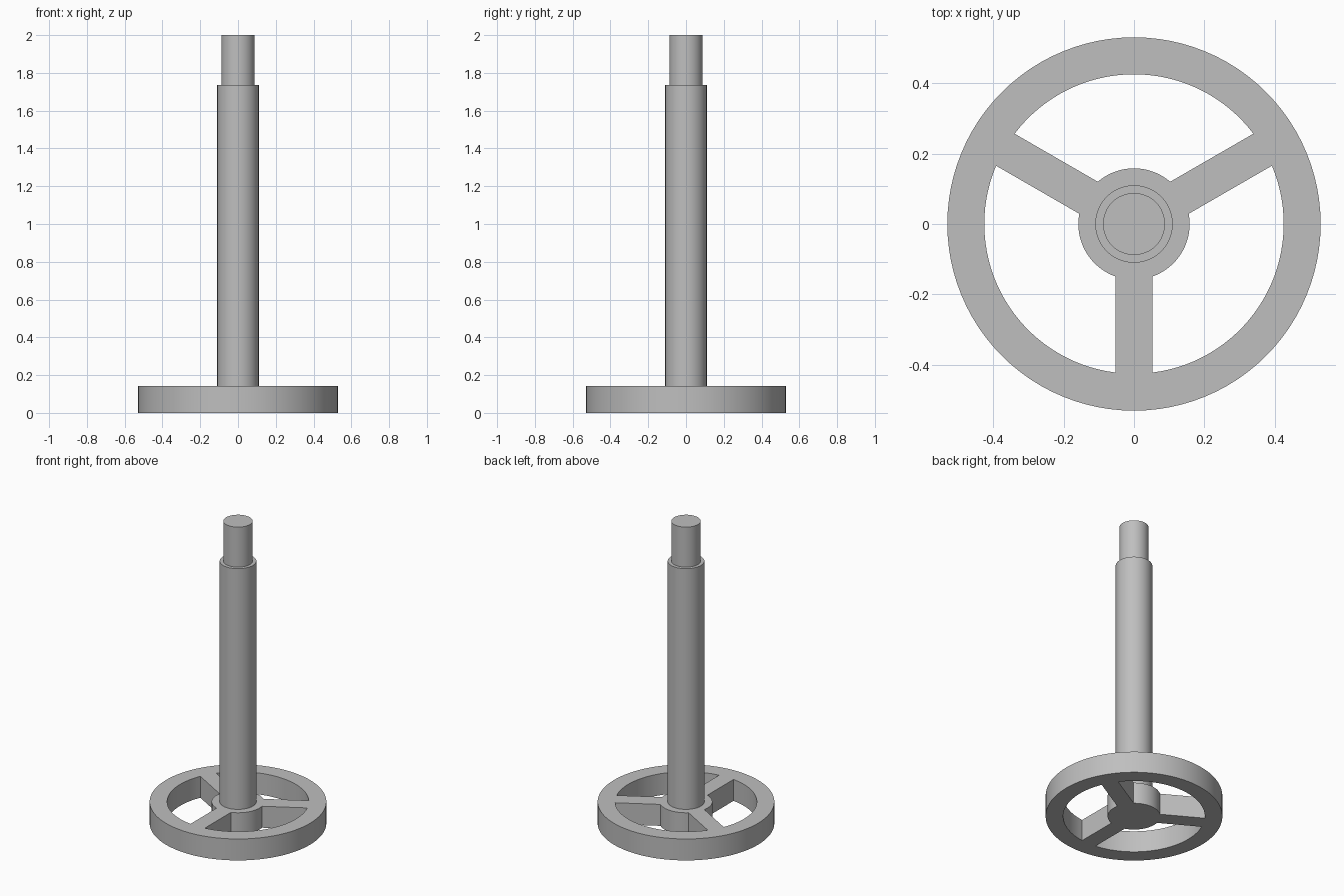
import bpy
import bmesh
from math import asin, cos, pi, sin

cube = bpy.data.objects.get("Cube")
if cube:
    bpy.data.objects.remove(cube, do_unlink=True)

WHEEL_HEIGHT = 0.142
RIM_OUTER, RIM_INNER = 0.53, 0.425
HUB_RADIUS, SPOKE_HALF = 0.158, 0.0525

grey = bpy.data.materials.new("plain grey")
grey.use_nodes = True
colour = (0.52, 0.52, 0.52, 1)
grey.diffuse_color = colour
grey.node_tree.nodes["Principled BSDF"].inputs["Base Color"].default_value = colour


def arc(radius, start, end, steps):
    angles = [start + (end - start) * i / steps for i in range(steps + 1)]
    return [(radius * cos(a), radius * sin(a)) for a in angles]


def window(start):
    """Opening between two spokes, bounded by the hub and the rim."""
    end = start + 2 * pi / 3
    outer, inner = asin(SPOKE_HALF / RIM_INNER), asin(SPOKE_HALF / HUB_RADIUS)
    return (arc(RIM_INNER, start + outer, end - outer, 32)
            + arc(HUB_RADIUS, end - inner, start + inner, 20))


def finish(obj):
    obj.data.materials.clear()
    obj.data.materials.append(grey)
    bpy.ops.object.select_all(action="DESELECT")
    obj.select_set(True)
    bpy.context.view_layer.objects.active = obj
    bpy.ops.object.shade_smooth_by_angle(angle=pi / 6)


# Handwheel: rim, spokes and hub as one flat outline with three openings
outline = bpy.data.curves.new("wheel_outline", "CURVE")
outline.dimensions = "2D"
outline.fill_mode = "BOTH"
outline.extrude = WHEEL_HEIGHT / 2
loops = [arc(RIM_OUTER, 0, 2 * pi, 96)[:-1]]
loops += [window(-pi / 2 + i * 2 * pi / 3) for i in range(3)]
for points in loops:
    spline = outline.splines.new("POLY")
    spline.points.add(len(points) - 1)
    for point, (x, y) in zip(spline.points, points):
        point.co = (x, y, 0, 1)
    spline.use_cyclic_u = True

wheel = bpy.data.objects.new("handwheel", outline)
bpy.context.collection.objects.link(wheel)
wheel.location.z = WHEEL_HEIGHT / 2
bpy.ops.object.select_all(action="DESELECT")
wheel.select_set(True)
bpy.context.view_layer.objects.active = wheel
bpy.ops.object.convert(target="MESH")
wheel = bpy.context.object

# Weld the caps to the walls
bm = bmesh.new()
bm.from_mesh(wheel.data)
bmesh.ops.remove_doubles(bm, verts=bm.verts, dist=0.0001)
bmesh.ops.recalc_face_normals(bm, faces=bm.faces)
bm.to_mesh(wheel.data)
bm.free()
finish(wheel)

# Stepped shaft standing on the hub: turned from a profile
profile = [(0.11, WHEEL_HEIGHT), (0.11, 1.735), (0.088, 1.735), (0.088, 2)]
bm = bmesh.new()
verts = [bm.verts.new((r, 0, z)) for r, z in profile]
edges = [bm.edges.new(pair) for pair in zip(verts, verts[1:])]
bmesh.ops.spin(bm, geom=verts + edges, cent=(0, 0, 0), axis=(0, 0, 1),
               angle=2 * pi, steps=64, use_merge=True)
bmesh.ops.remove_doubles(bm, verts=bm.verts, dist=0.0001)
bmesh.ops.holes_fill(bm, edges=[e for e in bm.edges if e.is_boundary], sides=0)
bmesh.ops.recalc_face_normals(bm, faces=bm.faces)
mesh = bpy.data.meshes.new("shaft")
bm.to_mesh(mesh)
bm.free()
shaft = bpy.data.objects.new("shaft", mesh)
bpy.context.collection.objects.link(shaft)
finish(shaft)
